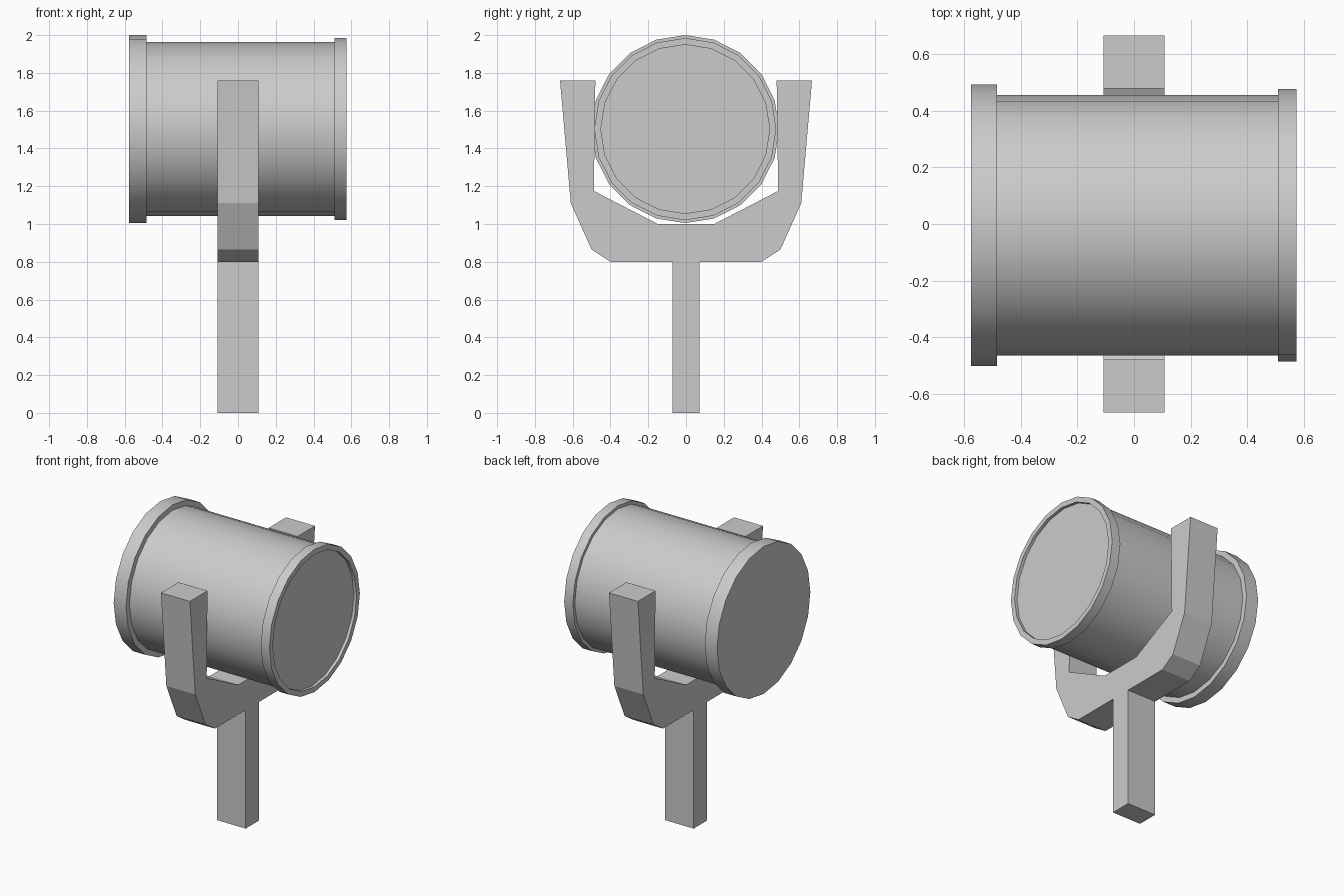
import bpy, bmesh, math

if "Cube" in bpy.data.objects:
    bpy.data.objects.remove(bpy.data.objects["Cube"])

SIDES = 20
CY, CZ = -0.004, 1.5025      # drum axis
HALF_W = 0.108               # half thickness of bracket and post


def finish(bm, name, smooth=False):
    bmesh.ops.recalc_face_normals(bm, faces=bm.faces)
    mesh = bpy.data.meshes.new(name)
    bm.to_mesh(mesh)
    bm.free()
    obj = bpy.data.objects.new(name, mesh)
    bpy.context.collection.objects.link(obj)
    if smooth:
        bpy.ops.object.select_all(action='DESELECT')
        bpy.context.view_layer.objects.active = obj
        obj.select_set(True)
        bpy.ops.object.shade_smooth_by_angle(angle=math.radians(30))
    return obj


def lathe_x(name, profile):
    """Closed solid of revolution about the drum axis; profile is (x, radius)."""
    bm = bmesh.new()
    rings = []
    for x, r in profile:
        rings.append([bm.verts.new((x,
                                    CY + r * math.cos(2 * math.pi * i / SIDES),
                                    CZ + r * math.sin(2 * math.pi * i / SIDES)))
                      for i in range(SIDES)])
    for a, b in zip(rings, rings[1:]):
        for i in range(SIDES):
            j = (i + 1) % SIDES
            bm.faces.new((a[i], a[j], b[j], b[i]))
    bm.faces.new(rings[0])
    bm.faces.new(rings[-1])
    return finish(bm, name, smooth=True)


def extrude_x(name, outline):
    """Prism along x from a closed (y, z) outline."""
    bm = bmesh.new()
    face = bm.faces.new([bm.verts.new((-HALF_W, y, z)) for y, z in outline])
    out = bmesh.ops.extrude_face_region(bm, geom=[face])['geom']
    verts = [v for v in out if isinstance(v, bmesh.types.BMVert)]
    bmesh.ops.translate(bm, vec=(2 * HALF_W, 0, 0), verts=verts)
    return finish(bm, name)


# Lamp drum: wide back rim, body, narrow front rim and shallow recessed lens
lathe_x("lamp_drum", [
    (-0.577, 0.4975), (-0.485, 0.4975),
    (-0.485, 0.461), (0.51, 0.461),
    (0.51, 0.482), (0.575, 0.482),
    (0.575, 0.447), (0.555, 0.447),
])

# U-shaped bracket, one half mirrored across y
half = [(0.40, 0.80), (0.50, 0.865), (0.61, 1.11), (0.667, 1.76),
        (0.48, 1.76), (0.488, 1.175), (0.15, 1.0)]
extrude_x("bracket", half + [(-y, z) for y, z in reversed(half)])

# Support post
extrude_x("post", [(-0.072, 0), (0.072, 0), (0.072, 0.80), (-0.072, 0.80)])
